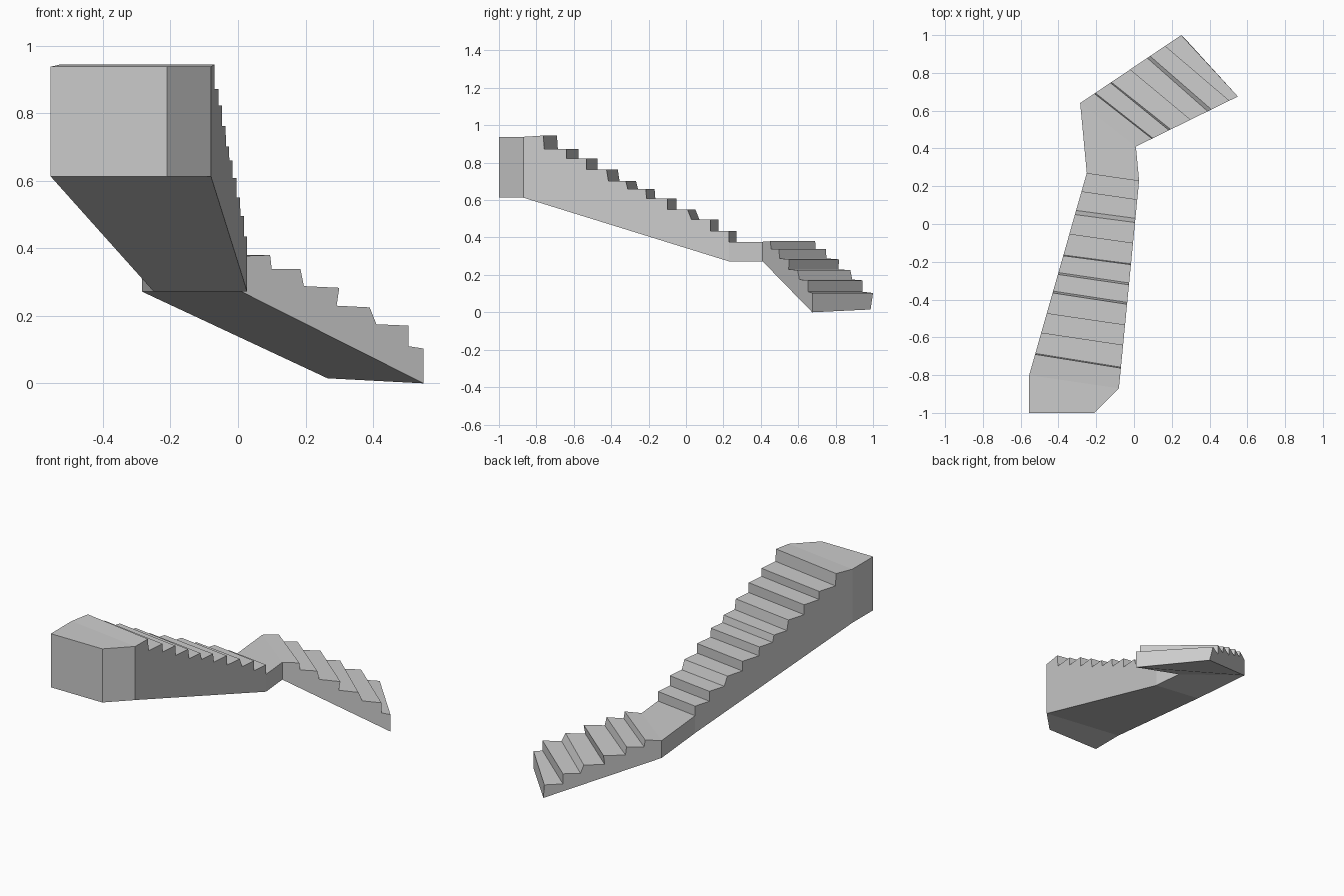
import bpy, bmesh

if "Cube" in bpy.data.objects:
    bpy.data.objects.remove(bpy.data.objects["Cube"])

bm = bmesh.new()


def face(pts):
    bm.faces.new([bm.verts.new(p) for p in pts])


def on_line(a, b, axis, value):
    """Plan point on line a-b at a given x (axis 0) or y (axis 1)."""
    t = (value - a[axis]) / (b[axis] - a[axis])
    return (a[0] + t * (b[0] - a[0]), a[1] + t * (b[1] - a[1]))


def flight(left, right, left_base, right_base):
    """Bridge two side profiles and their base lines into a solid run."""
    for side, base in ((left, left_base), (right, right_base)):
        face(side + base[::-1])
    for l, r in ((left, right), (left_base, right_base)):
        for i in range(len(l) - 1):
            face([l[i], l[i + 1], r[i + 1], r[i]])


# plan corners: top platform, landing start, landing end, ground end
TL, TR = (-0.555, -0.80), (-0.08, -0.87)
ML, MR = (-0.25, 0.27), (0.027, 0.23)
NL, NR = (-0.285, 0.64), (0.01, 0.41)
GL, GR = (0.25, 1.0), (0.55, 0.675)
TOP, TOP_BASE, MID, MID_BASE = 0.938, 0.613, 0.377, 0.272

# upper flight risers: left y, right y, upper z, forward lean of the riser
risers = [(-0.69, -0.763, 0.945, 0.005), (-0.575, -0.64, 0.872, 0),
          (-0.472, -0.533, 0.823, 0), (-0.365, -0.425, 0.763, 0.01),
          (-0.267, -0.322, 0.702, 0.01), (-0.168, -0.215, 0.66, 0.004),
          (-0.052, -0.10, 0.608, 0), (0.05, 0.008, 0.55, 0.022),
          (0.173, 0.13, 0.495, 0), (0.27, 0.23, 0.435, 0)]
left, right = [(*TL, TOP)], [(*TR, TOP)]
for i, (yl, yr, z, lean) in enumerate(risers):
    low = risers[i + 1][2] if i + 1 < len(risers) else MID
    for h, d in ((z, 0), (low, lean)):
        left.append((*on_line(TL, ML, 1, yl + d), h))
        right.append((*on_line(TR, MR, 1, yr + d), h))
flight(left, right, [(*TL, TOP_BASE), (*ML, MID_BASE)],
       [(*TR, TOP_BASE), (*MR, MID_BASE)])

# top platform
plan = [TL, (-0.555, -1.0), (-0.21, -1.0), TR]
face([(*p, TOP) for p in plan])
face([(*p, TOP_BASE) for p in plan])
for a, b in zip(plan, plan[1:]):
    face([(*a, TOP), (*b, TOP), (*b, TOP_BASE), (*a, TOP_BASE)])

# landing
flight([(*ML, MID), (*NL, MID)], [(*MR, MID), (*NR, MID)],
       [(*ML, MID_BASE), (*NL, MID_BASE)], [(*MR, MID_BASE), (*NR, MID_BASE)])

# lower flight profile: left x, right x, z
steps = [(-0.285, 0.01, MID), (-0.21, 0.095, 0.38), (-0.205, 0.10, 0.338),
         (-0.125, 0.185, 0.338), (-0.12, 0.195, 0.288), (-0.02, 0.30, 0.283),
         (-0.025, 0.292, 0.23), (0.07, 0.39, 0.225), (0.085, 0.41, 0.175),
         (0.165, 0.505, 0.171), (0.165, 0.505, 0.11), (0.25, 0.55, 0.103)]
left = [(*on_line(NL, GL, 0, xl), z) for xl, xr, z in steps]
right = [(*on_line(NR, GR, 0, xr), z) for xl, xr, z in steps]
end_l, end_r = (0.265, 0.987, 0.015), (*GR, 0.0)
flight(left, right, [(*NL, MID_BASE), end_l], [(*NR, MID_BASE), end_r])
face([left[-1], right[-1], end_r, end_l])

# weld into one closed body
bmesh.ops.remove_doubles(bm, verts=bm.verts[:], dist=0.0005)
bmesh.ops.recalc_face_normals(bm, faces=bm.faces[:])
mesh = bpy.data.meshes.new("turning_staircase")
bm.to_mesh(mesh)
bm.free()
bpy.context.collection.objects.link(bpy.data.objects.new("turning_staircase", mesh))
